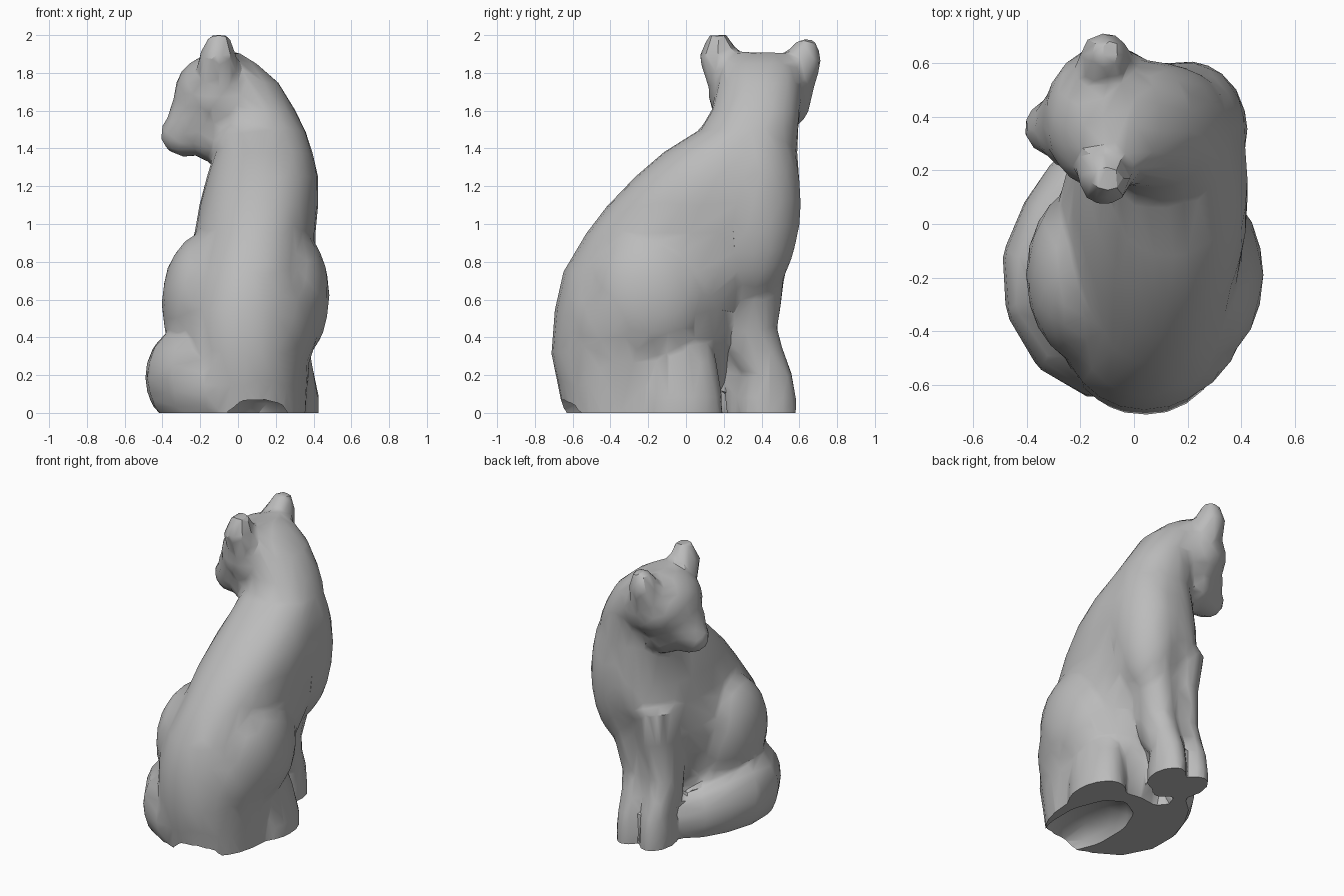
import bpy, bmesh, math
from mathutils import Vector, Matrix

if "Cube" in bpy.data.objects:
    bpy.data.objects.remove(bpy.data.objects["Cube"])

fur = bpy.data.materials.new("grey_fur")
fur.diffuse_color = (0.5, 0.5, 0.5, 1)
fur.use_nodes = True
fur.node_tree.nodes["Principled BSDF"].inputs["Base Color"].default_value = fur.diffuse_color


def loft(bm, rings, sides=20, upright=True, square=1.0):
    """Closed tube through rings (x, y, z, half width, half depth)."""
    def power(c):
        return math.copysign(abs(c) ** square, c)
    loops = []
    for i, (x, y, z, a, b) in enumerate(rings):
        if upright:
            u, v = Vector((1, 0, 0)), Vector((0, 1, 0))
        else:
            p, q = rings[max(i - 1, 0)], rings[min(i + 1, len(rings) - 1)]
            t = Vector((q[0] - p[0], q[1] - p[1], 0)).normalized()
            u, v = Vector((-t.y, t.x, 0)), Vector((0, 0, 1))
        loops.append([bm.verts.new(Vector((x, y, z))
                      + u * a * power(math.cos(math.tau * k / sides))
                      + v * b * power(math.sin(math.tau * k / sides))) for k in range(sides)])
    faces = [bm.faces.new(loops[0][::-1]), bm.faces.new(loops[-1])]
    for lo, hi in zip(loops, loops[1:]):
        for k in range(sides):
            n = (k + 1) % sides
            faces.append(bm.faces.new((lo[k], lo[n], hi[n], hi[k])))
    bmesh.ops.recalc_face_normals(bm, faces=faces)


def ball(bm, centre, radii):
    m = Matrix.Translation(centre) @ Matrix.Diagonal((*radii, 1))
    bmesh.ops.create_icosphere(bm, subdivisions=3, radius=1, matrix=m)


def finish(bm, name):
    mesh = bpy.data.meshes.new(name)
    bm.to_mesh(mesh)
    bm.free()
    mesh.materials.append(fur)
    obj = bpy.data.objects.new(name, mesh)
    bpy.context.collection.objects.link(obj)
    bpy.ops.object.select_all(action='DESELECT')
    bpy.context.view_layer.objects.active = obj
    obj.select_set(True)
    return obj


bm = bmesh.new()

# Torso and neck, leaning forward and curving into the turned head
loft(bm, [(.05, -.26, -.06, .31, .38), (.04, -.25, .15, .33, .43), (.04, -.25, .32, .34, .465),
          (.04, -.19, .55, .36, .505), (.06, -.08, .75, .35, .57), (.09, .03, .95, .32, .56),
          (.11, .095, 1.10, .315, .51), (.13, .165, 1.25, .295, .435), (.135, .235, 1.38, .26, .355),
          (.12, .335, 1.50, .235, .26), (.08, .37, 1.60, .225, .235), (.0, .39, 1.75, .215, .22),
          (-.05, .39, 1.85, .15, .20), (-.06, .39, 1.91, .06, .12)], 28, square=0.92)

# Chest and rump fullness
ball(bm, (.20, .355, 1.12), (.225, .255, .52))
ball(bm, (.10, -.28, .50), (.33, .39, .42))

# Haunches
ball(bm, (.25, -.19, .62), (.235, .34, .38))
ball(bm, (-.18, -.19, .58), (.225, .33, .37))

# Hind feet
for x, w in ((.28, .15), (-.18, .13)):
    loft(bm, [(x, -.03, -.06, w, .23), (x, -.03, .08, w, .225),
              (x - .02, -.06, .28, w * .85, .22), (x - .04, -.10, .45, w * .75, .20)])

# Front legs with paws, held close together
for x, lean in ((-.09, .05), (.09, .09)):
    loft(bm, [(x, .43, -.06, .10, .155), (x, .43, .08, .10, .155), (x, .435, .20, .095, .13),
              (x, .37, .32, .105, .15), (x + .01, .345, .44, .115, .14),
              (x + .05, .345, .70, .14, .175), (x + lean, .37, .95, .16, .20)])

# Belly fill behind and between the front legs
loft(bm, [(0, .36, -.06, .09, .14), (0, .34, .20, .09, .15), (0, .31, .40, .12, .16),
          (.02, .30, .80, .16, .19)])

# Tail wrapped round the left side
loft(bm, [(.02, -.56, .14, .06, .16), (-.13, -.55, .16, .11, .20), (-.27, -.46, .18, .12, .23),
          (-.36, -.30, .19, .125, .23), (-.37, -.13, .19, .125, .22), (-.31, .04, .16, .11, .20),
          (-.23, .17, .13, .10, .18), (-.14, .27, .12, .08, .16)], 16, upright=False, square=1.1)

# Head, cheeks, muzzle and jaw, facing left
ball(bm, (-.1, .395, 1.68), (.24, .275, .23))
ball(bm, (-.22, .37, 1.56), (.15, .17, .17))
ball(bm, (-.27, .36, 1.475), (.145, .115, .12))
ball(bm, (-.12, .37, 1.49), (.16, .19, .165))

# Blunt ears with a wide base
for y0, y1, y2, top in ((.27, .18, .17, 2.003), (.53, .605, .64, 1.978)):
    loft(bm, [(-.10, y0, 1.72, .13, .15), (-.11, y1, top - .12, .105, .12),
              (-.10, y2, top, .055, .05)], 8)

# Fuse the forms into one skin, soften, then facet it
body = finish(bm, "cat_body")
m = body.modifiers.new("fuse", 'REMESH')
m.mode, m.voxel_size = 'VOXEL', 0.02
m = body.modifiers.new("soften", 'SMOOTH')
m.factor, m.iterations = 0.5, 10
m = body.modifiers.new("facet", 'DECIMATE')
m.ratio = 0.04
for name in ("fuse", "soften", "facet"):
    bpy.ops.object.modifier_apply(modifier=name)

# Flat base
bm = bmesh.new()
bm.from_mesh(body.data)
cut = bmesh.ops.bisect_plane(bm, geom=bm.verts[:] + bm.edges[:] + bm.faces[:],
                             plane_co=(0, 0, 0), plane_no=(0, 0, -1), clear_outer=True)
rim = [e for e in cut["geom_cut"] if isinstance(e, bmesh.types.BMEdge)]
bmesh.ops.holes_fill(bm, edges=rim, sides=0)
bm.to_mesh(body.data)
bm.free()

# Hollow under the rump, open at the back
bm = bmesh.new()
m = Matrix.Translation((.09, -.36, -.02)) @ Matrix.Diagonal((.22, .40, .15, 1))
bmesh.ops.create_icosphere(bm, subdivisions=2, radius=1, matrix=m)
cutter = finish(bm, "hollow_cutter")
cutter.hide_render = True
bpy.ops.object.select_all(action='DESELECT')
bpy.context.view_layer.objects.active = body
body.select_set(True)
m = body.modifiers.new("hollow", 'BOOLEAN')
m.operation, m.solver, m.object = 'DIFFERENCE', 'EXACT', cutter
bpy.ops.object.modifier_apply(modifier="hollow")
bpy.data.objects.remove(cutter)
bpy.ops.object.shade_smooth_by_angle(angle=math.radians(32))
